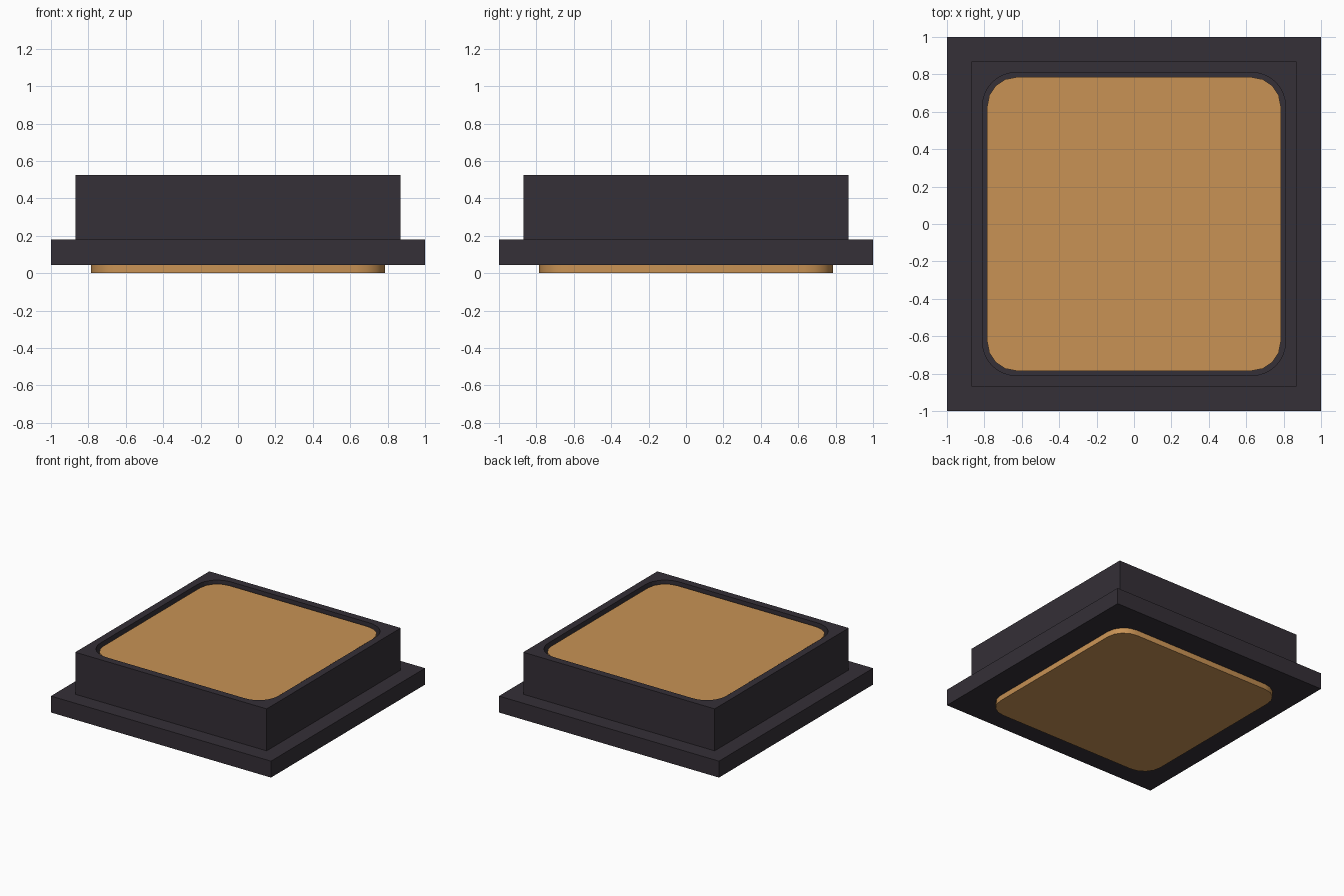
import bpy, bmesh, math

if "Cube" in bpy.data.objects:
    bpy.data.objects.remove(bpy.data.objects["Cube"])


def material(name, color):
    m = bpy.data.materials.new(name)
    m.diffuse_color = color
    m.use_nodes = True
    m.node_tree.nodes["Principled BSDF"].inputs["Base Color"].default_value = m.diffuse_color
    return m


dark = material("dark_frame", (0.035, 0.029, 0.038, 1))
tan = material("warm_panel", (0.58, 0.29, 0.09, 1))


def outline(half, radius=0, segs=4):
    """Counter-clockwise square outline, with optional rounded corners."""
    pts = []
    for q in range(4):
        sx, sy = ((1, 1), (-1, 1), (-1, -1), (1, -1))[q]
        for i in range(segs + 1 if radius else 1):
            a = math.radians(90 * (q + i / segs))
            pts.append((sx * (half - radius) + radius * math.cos(a),
                        sy * (half - radius) + radius * math.sin(a)))
    return pts


def prism(name, pts, z0, z1, mat):
    bm = bmesh.new()
    low = [bm.verts.new((x, y, z0)) for x, y in pts]
    top = [bm.verts.new((x, y, z1)) for x, y in pts]
    bm.faces.new(low[::-1])
    bm.faces.new(top)
    for i in range(len(pts)):
        j = (i + 1) % len(pts)
        bm.faces.new((low[i], low[j], top[j], top[i]))
    me = bpy.data.meshes.new(name)
    bm.to_mesh(me)
    bm.free()
    ob = bpy.data.objects.new(name, me)
    bpy.context.collection.objects.link(ob)
    me.materials.append(mat)
    return ob


def smooth(ob):
    bpy.ops.object.select_all(action='DESELECT')
    ob.select_set(True)
    bpy.context.view_layer.objects.active = ob
    bpy.ops.object.shade_smooth_by_angle(angle=math.radians(35))


# Wide base flange
prism("base_flange", outline(1.0), 0.045, 0.18, dark)

# Raised square rim with a rounded opening
rim = prism("raised_rim", outline(0.87), 0.18, 0.525, dark)
cutter = prism("opening_cutter", outline(0.81, 0.18, 8), 0.1, 0.7, dark)
cutter.hide_render = True
cutter.hide_set(True)
cut = rim.modifiers.new("opening", 'BOOLEAN')
cut.operation = 'DIFFERENCE'
cut.solver = 'EXACT'
cut.object = cutter

# Rounded panel that fills the opening and pokes out below
panel = prism("inset_panel", outline(0.785, 0.155, 4), 0.0, 0.505, tan)
smooth(panel)
